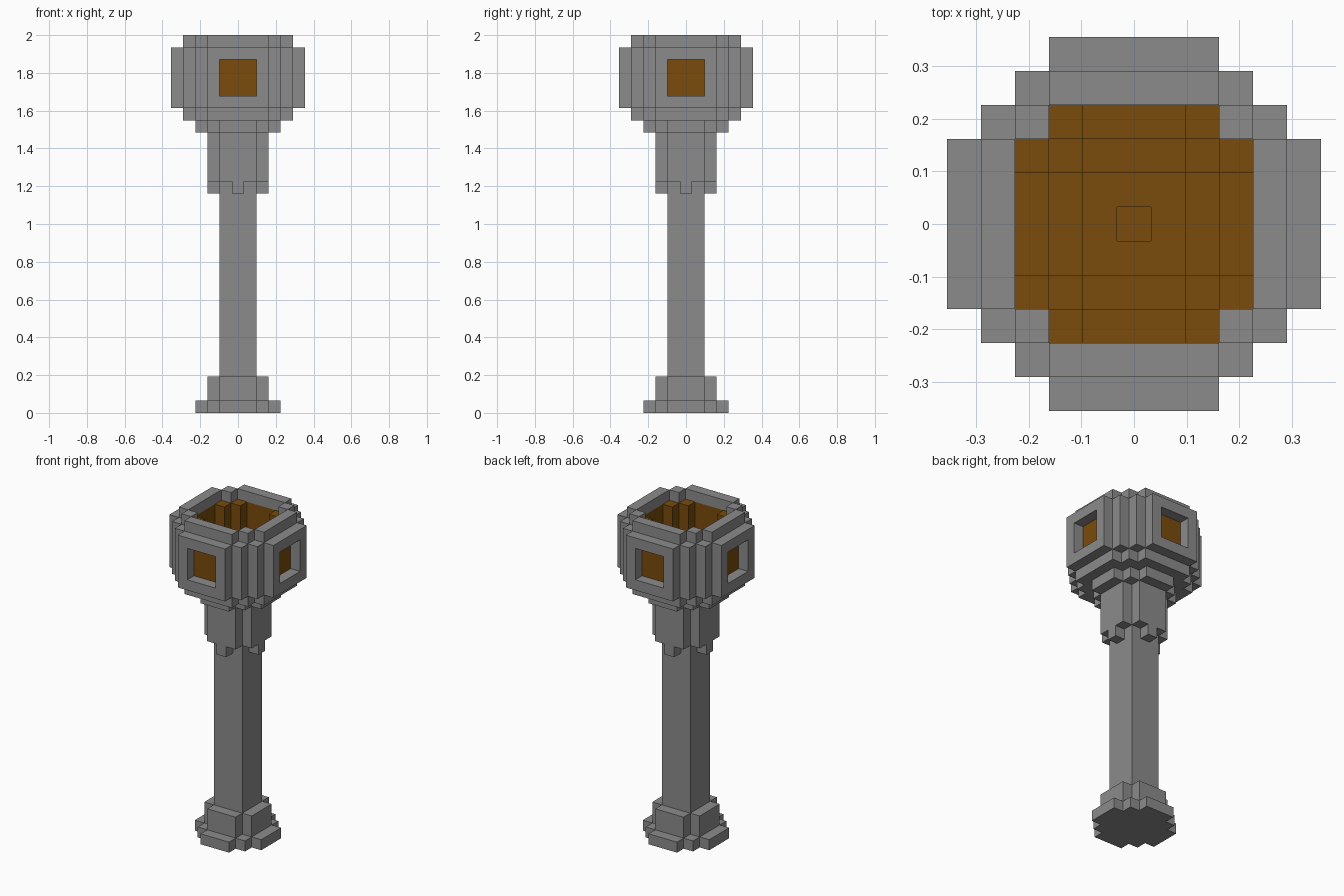
import bpy, bmesh

if "Cube" in bpy.data.objects:
    bpy.data.objects.remove(bpy.data.objects["Cube"], do_unlink=True)

U = 2 / 31  # edge length of one block


def make_material(name, color):
    m = bpy.data.materials.new(name)
    m.diffuse_color = (*color, 1)
    m.use_nodes = True
    bsdf = next(n for n in m.node_tree.nodes if n.type == 'BSDF_PRINCIPLED')
    bsdf.inputs["Base Color"].default_value = (*color, 1)
    bsdf.inputs["Roughness"].default_value = 0.9
    return m


stone = make_material("grey stone", (0.26, 0.26, 0.26))
wood = make_material("brown lining", (0.195, 0.072, 0.0037))


def inside(x, y, cross):
    """True inside a four-way symmetric union of rectangles (half sizes)."""
    x, y = abs(x), abs(y)
    return any((x < a and y < b) or (x < b and y < a) for a, b in cross)


def block_part(name, layers, mat):
    """Blocky solid from (z0, z1, outer cross, removed cross) layers."""
    cells = {(x, y, z)
             for z0, z1, outer, hole in layers
             for z in range(z0, z1)
             for x in range(-5, 6) for y in range(-5, 6)
             if inside(x, y, outer) and not inside(x, y, hole)}
    bm = bmesh.new()
    verts = {}

    def vert(p):
        if p not in verts:
            verts[p] = bm.verts.new(((p[0] - .5) * U, (p[1] - .5) * U, p[2] * U))
        return verts[p]

    # Only faces without a neighbouring block are made
    for c in cells:
        for axis in range(3):
            for side in (0, 1):
                n = list(c)
                n[axis] += 1 if side else -1
                if tuple(n) in cells:
                    continue
                loop = []
                for s, t in ((0, 0), (1, 0), (1, 1), (0, 1)):
                    p = list(c)
                    p[axis] += side
                    p[(axis + 1) % 3] += s
                    p[(axis + 2) % 3] += t
                    loop.append(vert(tuple(p)))
                bm.faces.new(loop if side else loop[::-1])
    bmesh.ops.dissolve_limit(bm, angle_limit=0.01, verts=bm.verts, edges=bm.edges)
    me = bpy.data.meshes.new(name)
    bm.to_mesh(me)
    bm.free()
    me.materials.append(mat)
    ob = bpy.data.objects.new(name, me)
    bpy.context.collection.objects.link(ob)
    return ob


# Shared cross-sections, in blocks
ROUND_7 = [(3.5, 1.5), (2.5, 2.5)]
ROUND_9 = [(4.5, 2.5), (3.5, 3.5)]
PLUS_5 = [(2.5, 1.5)]
SQUARE_3 = [(1.5, 1.5)]
SQUARE_1 = [(.5, .5)]
SIDES_9 = [(4.5, 2.5)]
PANELS = [(5.5, 2.5)]
CORE_9 = [(4.5, 4.5)]
WINDOW = [(5.5, 1.5)]

# Stepped foot and shaft
block_part("foot", [(0, 1, ROUND_7, []), (1, 3, PLUS_5, [])], stone)
block_part("shaft", [(3, 19, SQUARE_3, [])], stone)

# Bracket under the bowl, with one hanging tooth per side
block_part("bracket", [(18, 19, [(2.5, .5)], SQUARE_3),
                       (19, 21, PLUS_5, []),
                       (21, 22, PLUS_5, SQUARE_1),
                       (22, 23, PLUS_5, SQUARE_3)], stone)

# Widening bowl, corner pillars and rim
block_part("bowl", [(23, 24, ROUND_7, PLUS_5),
                    (24, 25, ROUND_9, ROUND_7),
                    (25, 30, [(4.5, 3.5)], SIDES_9),
                    (30, 31, ROUND_9, [(3.5, 2.5)])], stone)

# Four outer panels with square windows
block_part("window_panels", [(25, 26, PANELS, CORE_9),
                             (26, 29, PANELS, CORE_9 + WINDOW),
                             (29, 30, PANELS, CORE_9)], stone)

# Lining with corner posts and a stepped pit
block_part("bowl_lining", [(21, 22, SQUARE_1, []),
                           (22, 23, SQUARE_3, SQUARE_1),
                           (23, 24, PLUS_5, SQUARE_3),
                           (24, 25, ROUND_7, PLUS_5),
                           (25, 30, SIDES_9, ROUND_7)], wood)
